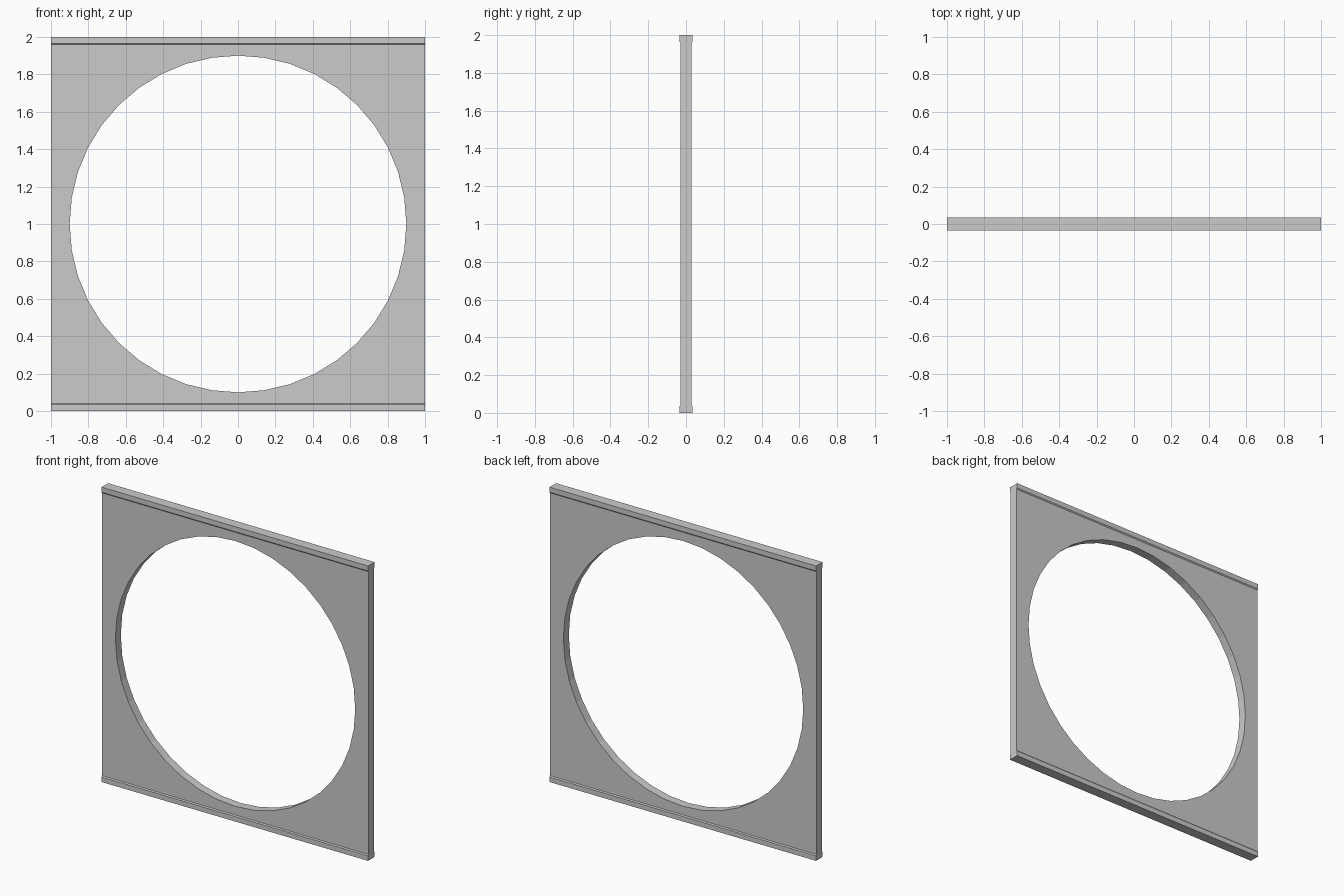
import bpy, bmesh, math
from mathutils import Matrix

if "Cube" in bpy.data.objects:
    bpy.data.objects.remove(bpy.data.objects["Cube"])

WEB, LIP = 0.029, 0.035   # half thickness of the plate and of its lips

# Cross-section (y, z): thin web with chamfered lips at bottom and top
half = [(LIP, 0), (LIP, 0.034), (WEB, 0.041), (WEB, 1.959), (LIP, 1.966), (LIP, 2)]
profile = half + [(-y, z) for y, z in reversed(half)]


def make_object(name, bm):
    bmesh.ops.recalc_face_normals(bm, faces=bm.faces)
    mesh = bpy.data.meshes.new(name)
    bm.to_mesh(mesh)
    bm.free()
    obj = bpy.data.objects.new(name, mesh)
    bpy.context.collection.objects.link(obj)
    return obj


# Square panel: profile extruded along x
bm = bmesh.new()
face = bm.faces.new([bm.verts.new((-1, y, z)) for y, z in profile])
ext = bmesh.ops.extrude_face_region(bm, geom=[face], use_keep_orig=True)
bmesh.ops.translate(bm, vec=(2, 0, 0),
                    verts=[g for g in ext["geom"] if isinstance(g, bmesh.types.BMVert)])
panel = make_object("round_opening_panel", bm)

# 40-sided cutter for the round opening
bm = bmesh.new()
bmesh.ops.create_cone(bm, cap_ends=True, segments=40, radius1=0.9, radius2=0.9, depth=0.5,
                      matrix=Matrix.Translation((0, 0, 1)) @ Matrix.Rotation(math.pi / 2, 4, 'X'))
cutter = make_object("opening_cutter", bm)
cutter.hide_render = True

# Cut the opening, then discard the cutter
cut = panel.modifiers.new("opening", 'BOOLEAN')
cut.operation = 'DIFFERENCE'
cut.solver = 'EXACT'
cut.object = cutter
bpy.context.view_layer.objects.active = panel
bpy.ops.object.modifier_apply(modifier=cut.name)
bpy.data.objects.remove(cutter)
